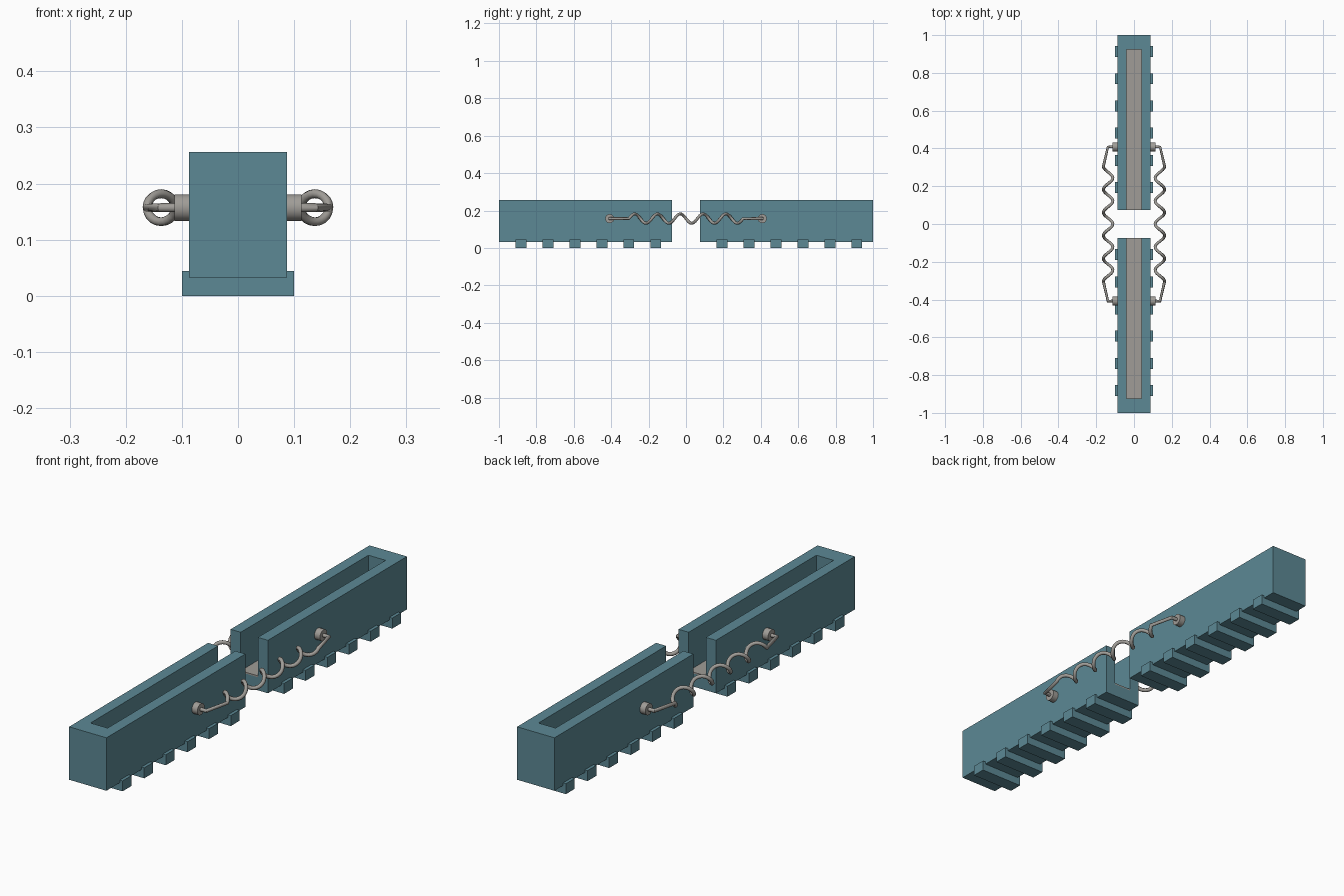
import bpy
import bmesh
import math
from mathutils import Matrix, Vector

cube = bpy.data.objects.get("Cube")
if cube:
    bpy.data.objects.remove(cube, do_unlink=True)


def material(name, rgb):
    m = bpy.data.materials.new(name)
    m.use_nodes = True
    m.diffuse_color = (*rgb, 1)
    m.node_tree.nodes["Principled BSDF"].inputs["Base Color"].default_value = (*rgb, 1)
    return m


teal = material("dusty teal", (0.107, 0.25, 0.3))
grey = material("warm grey", (0.35, 0.335, 0.31))


def add_object(name, data, mat):
    ob = bpy.data.objects.new(name, data)
    bpy.context.collection.objects.link(ob)
    data.materials.append(mat)
    return ob


def activate(ob):
    bpy.ops.object.select_all(action="DESELECT")
    ob.select_set(True)
    bpy.context.view_layer.objects.active = ob


def box(name, lo, hi, mat):
    lo, hi = Vector(lo), Vector(hi)
    bm = bmesh.new()
    bmesh.ops.create_cube(bm, size=1, matrix=Matrix.Translation((lo + hi) / 2)
                          @ Matrix.Diagonal((*(hi - lo), 1)))
    me = bpy.data.meshes.new(name)
    bm.to_mesh(me)
    bm.free()
    return add_object(name, me, mat)


def span(side, a, b):
    return sorted((side * a, side * b))


HALF_W, BASE, TOP, FLOOR = 0.087, 0.033, 0.256, 0.09
GAP, SLOT_END, SLOT_W = 0.075, 0.925, 0.04
PEG_Y, PEG_Z = 0.408, 0.157

for side, label, first_cleat in ((-1, "front", -0.882), (1, "back", 0.193)):
    # Trough body, open on top and at the inner end
    y0, y1 = span(side, GAP, 1)
    body = box(label + "_trough", (-HALF_W, y0, BASE), (HALF_W, y1, TOP), teal)
    c0, c1 = span(side, 0, SLOT_END)
    cutter = box("slot_cutter", (-SLOT_W, c0, FLOOR), (SLOT_W, c1, TOP + 0.1), teal)
    cutter.hide_render = True
    mod = body.modifiers.new("slot", "BOOLEAN")
    mod.operation = "DIFFERENCE"
    mod.solver = "EXACT"
    mod.object = cutter
    activate(body)
    bpy.ops.object.modifier_apply(modifier=mod.name)
    bpy.data.objects.remove(cutter, do_unlink=True)

    # Grey lining on the slot floor
    f0, f1 = span(side, GAP, SLOT_END)
    box(label + "_slot_floor", (-SLOT_W, f0, FLOOR - 0.002), (SLOT_W, f1, FLOOR + 0.004), grey)

    # Cross cleats under the trough
    for i in range(6):
        y = first_cleat + 0.144 * i
        box(f"{label}_cleat_{i + 1}", (-0.1, y - 0.029, 0), (0.1, y + 0.029, 0.044), teal)

    # Pegs that hold the springs
    for sx, hand in ((1, "left"), (-1, "right")):
        bm = bmesh.new()
        bmesh.ops.create_cone(bm, cap_ends=True, segments=20, radius1=0.024, radius2=0.024,
                              depth=0.036,
                              matrix=Matrix.Translation((sx * 0.095, side * PEG_Y, PEG_Z))
                              @ Matrix.Rotation(math.pi / 2, 4, "Y"))
        name = f"{label}_{hand}_peg"
        me = bpy.data.meshes.new(name)
        bm.to_mesh(me)
        bm.free()
        activate(add_object(name, me, grey))
        bpy.ops.object.shade_smooth_by_angle()


# Coil springs joining the two halves
def spring(name, sx):
    coil_x, coil_r, half_len, turns, steps = 0.137, 0.025, 0.305, 5, 20
    pts = [(0.105, -PEG_Y, PEG_Z), (0.138, -PEG_Y, PEG_Z)]
    for i in range(turns * steps + 1):
        a = math.tau * i / steps
        pts.append((coil_x + coil_r * math.cos(a),
                    -half_len + 2 * half_len * i / (turns * steps),
                    PEG_Z + coil_r * math.sin(a)))
    pts += [(x, -y, z) for x, y, z in reversed(pts[:2])]
    cu = bpy.data.curves.new(name, "CURVE")
    cu.dimensions = "3D"
    cu.bevel_depth = 0.008
    cu.bevel_resolution = 2
    cu.use_fill_caps = True
    line = cu.splines.new("POLY")
    line.points.add(len(pts) - 1)
    for p, (x, y, z) in zip(line.points, pts):
        p.co = (sx * x, y, z, 1)
    activate(add_object(name, cu, grey))
    bpy.ops.object.convert(target="MESH")
    bpy.ops.object.shade_smooth_by_angle(angle=math.radians(50))


spring("left_spring", 1)
spring("right_spring", -1)
